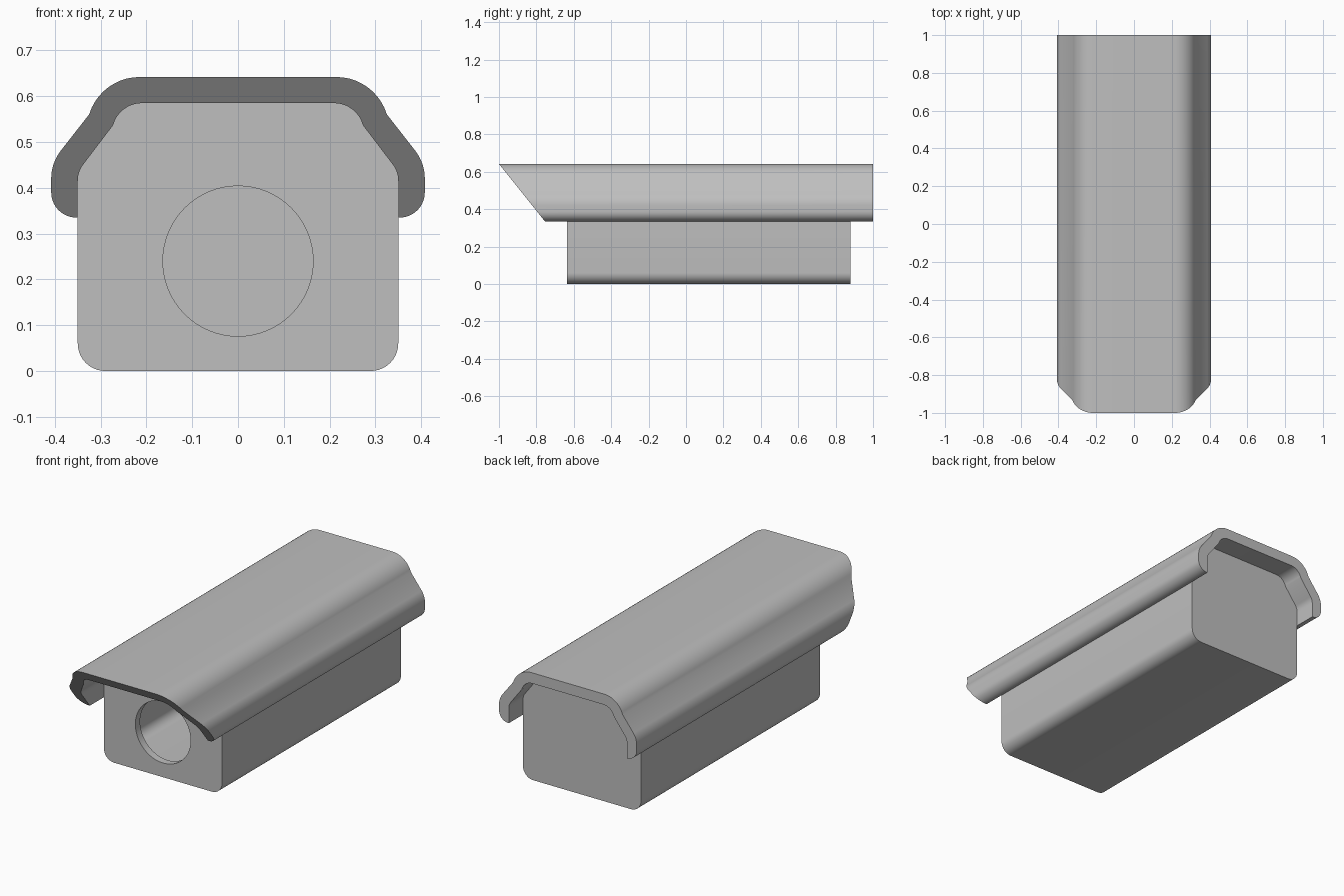
import bpy, bmesh
from math import cos, sin, radians, pi

if "Cube" in bpy.data.objects:
    bpy.data.objects.remove(bpy.data.objects["Cube"], do_unlink=True)

grey = bpy.data.materials.new("housing grey")
grey.use_nodes = True
grey.diffuse_color = (0.52, 0.52, 0.52, 1)
grey.node_tree.nodes["Principled BSDF"].inputs["Base Color"].default_value = (0.52, 0.52, 0.52, 1)


def arc(cx, cz, r, start, end, steps=10):
    angles = [radians(start + (end - start) * i / steps) for i in range(steps + 1)]
    return [(cx + r * cos(a), cz + r * sin(a)) for a in angles]


def mirrored(half):
    """Continue a profile running up the +x side down the -x side."""
    return half + [(-x, z) for x, z in reversed(half)]


def extrude(name, profile, front, back):
    """Solid between y = front(z) and y = back."""
    bm = bmesh.new()
    a = [bm.verts.new((x, front(z), z)) for x, z in profile]
    b = [bm.verts.new((x, back, z)) for x, z in profile]
    n = len(profile)
    bm.faces.new(a)
    bm.faces.new(b[::-1])
    for i in range(n):
        j = (i + 1) % n
        bm.faces.new((a[j], a[i], b[i], b[j]))
    bmesh.ops.recalc_face_normals(bm, faces=bm.faces)
    mesh = bpy.data.meshes.new(name)
    bm.to_mesh(mesh)
    bm.free()
    mesh.materials.append(grey)
    obj = bpy.data.objects.new(name, mesh)
    bpy.context.collection.objects.link(obj)
    return obj


def activate(obj):
    bpy.ops.object.select_all(action='DESELECT')
    obj.select_set(True)
    bpy.context.view_layer.objects.active = obj


def cut(obj, cutter):
    cutter.hide_render = True
    mod = obj.modifiers.new("cut", 'BOOLEAN')
    mod.operation = 'DIFFERENCE'
    mod.solver = 'EXACT'
    mod.object = cutter
    activate(obj)
    bpy.ops.object.modifier_apply(modifier=mod.name)
    bpy.data.objects.remove(cutter, do_unlink=True)


# Shoulder curves shared by the body and the underside of the cover
shoulder = arc(0.29, 0.415, 0.06, 0, 37) + arc(0.21, 0.52, 0.065, 15, 90)
body_profile = mirrored(arc(0.29, 0.06, 0.06, -90, 0) + shoulder)

# Hollow body with a round front opening
WALL = 0.04
FRONT, BACK, TOP = -0.635, 0.88, 0.585
body = extrude("camera_housing_body", body_profile, lambda z: FRONT, BACK)
sx, sz = 1 - WALL / 0.35, 1 - 2 * WALL / TOP
cavity = extrude("cavity_cutter", [(x * sx, WALL + z * sz) for x, z in body_profile],
                 lambda z: FRONT + WALL, BACK - WALL)
cut(body, cavity)
opening = extrude("opening_cutter", arc(0, 0.24, 0.164, 0, 360, 64)[:-1],
                  lambda z: FRONT - 0.1, FRONT + 2 * WALL)
cut(body, opening)

# Overhanging cover with a slanted front edge
EAVE, RIDGE = 0.335, 0.642
outer = arc(0.353, 0.39, 0.055, -90, 0) + arc(0.308, 0.42, 0.1, 0, 36) + arc(0.215, 0.527, 0.115, 17, 90)
inner = [(0.35, EAVE)] + shoulder
cover = extrude("sunshield_cover", mirrored(outer) + mirrored(inner)[::-1],
                lambda z: -1 + (RIDGE - z) * 0.8, 1.0)

for obj in (body, cover):
    activate(obj)
    bpy.ops.object.shade_smooth_by_angle(angle=radians(35))
